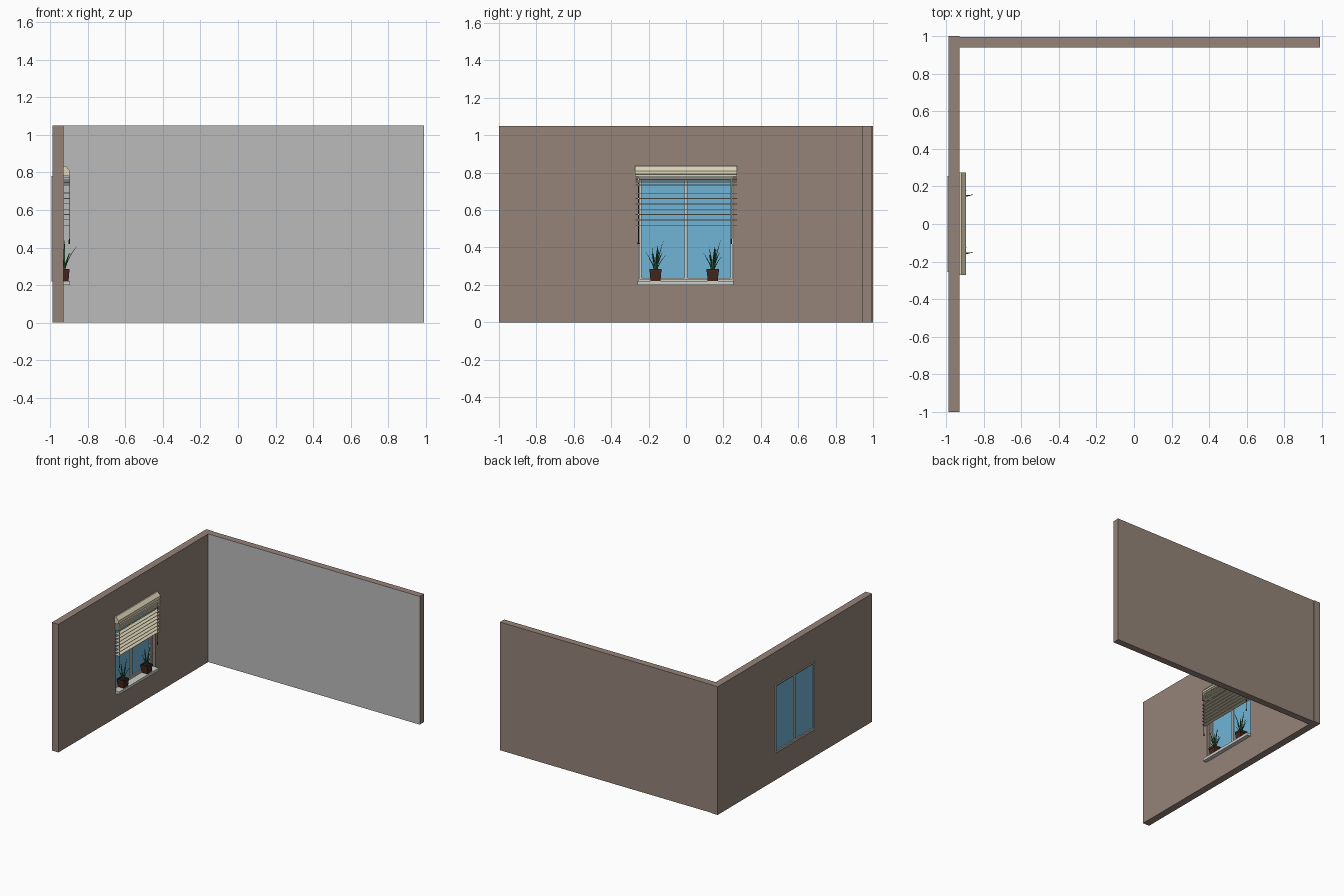
import bpy, bmesh, math
from mathutils import Vector

if "Cube" in bpy.data.objects:
    bpy.data.objects.remove(bpy.data.objects["Cube"])


def material(name, r, g, b):
    m = bpy.data.materials.new(name)
    m.diffuse_color = (r, g, b, 1)
    m.use_nodes = True
    m.node_tree.nodes["Principled BSDF"].inputs["Base Color"].default_value = m.diffuse_color
    return m


BROWN = material("brown_paint", .30, .23, .19)
GREY = material("grey_plaster", .5, .5, .5)
WHITE = material("white_frame", .62, .62, .58)
GLASS = material("blue_glass", .16, .46, .68)
CREAM = material("cream_blind", .72, .66, .48)
CORD = material("dark_cord", .05, .05, .045)
POT = material("pot_brown", .055, .02, .013)
SOIL = material("soil", .025, .015, .01)
LEAF = material("leaf_green", .03, .13, .05)


def finish(name, bm, mat):
    bmesh.ops.recalc_face_normals(bm, faces=bm.faces)
    me = bpy.data.meshes.new(name)
    bm.to_mesh(me)
    bm.free()
    me.materials.append(mat)
    ob = bpy.data.objects.new(name, me)
    bpy.context.collection.objects.link(ob)
    return ob


def box(name, x, y, z, mat):
    bm = bmesh.new()
    bmesh.ops.create_cube(bm, size=1)
    for v in bm.verts:
        v.co = [r[0] if c < 0 else r[1] for c, r in zip(v.co, (x, y, z))]
    return finish(name, bm, mat)


def ring(name, x, outer, inner, mat):
    """Rectangular frame in the yz plane, rects are (y0, y1, z0, z1)."""
    bm = bmesh.new()

    def loop(xx, r):
        return [bm.verts.new((xx, r[a], r[b])) for a, b in ((0, 2), (1, 2), (1, 3), (0, 3))]
    loops = [loop(x[0], outer), loop(x[1], outer), loop(x[1], inner), loop(x[0], inner)]
    for k in range(4):
        a, b = loops[k], loops[(k + 1) % 4]
        for i in range(4):
            j = (i + 1) % 4
            bm.faces.new((a[i], a[j], b[j], b[i]))
    return finish(name, bm, mat)


def inset(r, d):
    return (r[0] + d, r[1] - d, r[2] + d, r[3] - d)


# Walls
opening = (-.255, .255, .22, .78)
ring("window_wall", (-.987, -.928), (-1, 1, 0, 1.05), opening, BROWN)
back = box("back_wall", (-.928, .99), (.94, .995), (0, 1.05), BROWN)
back.data.materials.append(GREY)
for p in back.data.polygons:
    if p.normal.y < -.9:
        p.material_index = 1

# Window frame, two sashes and panes
ring("window_frame", (-.993, -.955), opening, inset(opening, .009), WHITE)
for side, (y0, y1) in (("left", (-.246, 0)), ("right", (0, .246))):
    sash = (y0, y1, .229, .771)
    ring("sash_" + side, (-.986, -.964), sash, inset(sash, .009), WHITE)
    box("pane_" + side, (-.979, -.973), (y0 + .007, y1 - .007), (.236, .764), GLASS)
box("window_sill", (-.955, -.895), (-.26, .255), (.2, .222), WHITE)

# Blind head rail with sloped front
bm = bmesh.new()
profile = [(-.928, .78), (-.897, .78), (-.897, .79), (-.893, .792),
           (-.893, .808), (-.918, .835), (-.928, .835)]
face = bm.faces.new([bm.verts.new((px, -.272, pz)) for px, pz in profile])
new = bmesh.ops.extrude_face_region(bm, geom=[face])["geom"]
bmesh.ops.translate(bm, vec=(0, .545, 0),
                    verts=[v for v in new if isinstance(v, bmesh.types.BMVert)])
finish("blind_head_rail", bm, CREAM)

# Blind slats: gathered at the top, spread below
heights = [.772 - .0085 * i for i in range(6)] + [.69 - .0285 * i for i in range(7)]
for i, z in enumerate(heights):
    box(f"blind_slat_{i}", (-.927, -.893), (-.27, .273), (z - .002, z + .002), CREAM)


def cone(name, loc, r1, r2, h, mat, n, turn=0):
    bpy.ops.mesh.primitive_cone_add(vertices=n, radius1=r1, radius2=r2, depth=h,
                                    location=loc, rotation=(0, 0, turn))
    ob = bpy.context.object
    ob.name = name
    ob.data.materials.append(mat)
    return ob


# Pull cords with end weights
for side, y in (("left", -.254), ("right", .242)):
    cone("cord_" + side, (-.898, y, .61), .0022, .0022, .34, CORD, 8)
    cone("cord_weight_" + side, (-.898, y, .432), .0045, .0025, .028, CORD, 8)


def leaf(bm, base, angle, reach, height, width):
    """Tapered blade with a V section, curving outwards."""
    out = Vector((math.cos(angle), math.sin(angle), 0))
    across = Vector((-out.y, out.x, 0))
    prev = None
    steps = 6
    for i in range(steps + 1):
        t = i / steps
        c = base + out * (reach * t ** 1.6) + Vector((0, 0, height * t))
        w = width * (1 - t) ** .7 * (.8 + .5 * t) + .0003
        cur = [bm.verts.new(c + across * w), bm.verts.new(c + out * w * .7),
               bm.verts.new(c - across * w), bm.verts.new(c + out * w * .1)]
        if prev:
            for k in range(4):
                j = (k + 1) % 4
                bm.faces.new((prev[k], prev[j], cur[j], cur[k]))
        prev = cur
    bm.faces.new(prev)


# Potted plants: (angle in degrees, reach, height)
blades = [(80, .038, .165), (10, .068, .135), (-95, .046, .1), (100, .05, .085),
          (-50, .042, .07), (45, .048, .1), (-110, .014, .13), (150, .028, .12),
          (-150, .03, .09), (75, .014, .11), (-25, .03, .1)]
for side, y in (("left", -.163), ("right", .143)):
    q = math.pi / 4
    d = math.sqrt(2)
    cone("pot_" + side, (-.929, y, .2455), .027 * d, .031 * d, .047, POT, 4, q)
    ob = ring("pot_rim_" + side, (0, .018), (-.033, .033, -.033, .033),
              (-.028, .028, -.028, .028), POT)
    ob.rotation_euler = (0, -math.pi / 2, 0)
    ob.location = (-.929, y, .268)
    box("soil_" + side, (-.958, -.9), (y - .029, y + .029), (.266, .279), SOIL)
    bm = bmesh.new()
    for a, reach, h in blades:
        a = math.radians(a)
        base = Vector((-.929 + .006 * math.cos(a), y + .006 * math.sin(a), .275))
        leaf(bm, base, a, reach, h, .0065)
    finish("plant_" + side, bm, LEAF)
